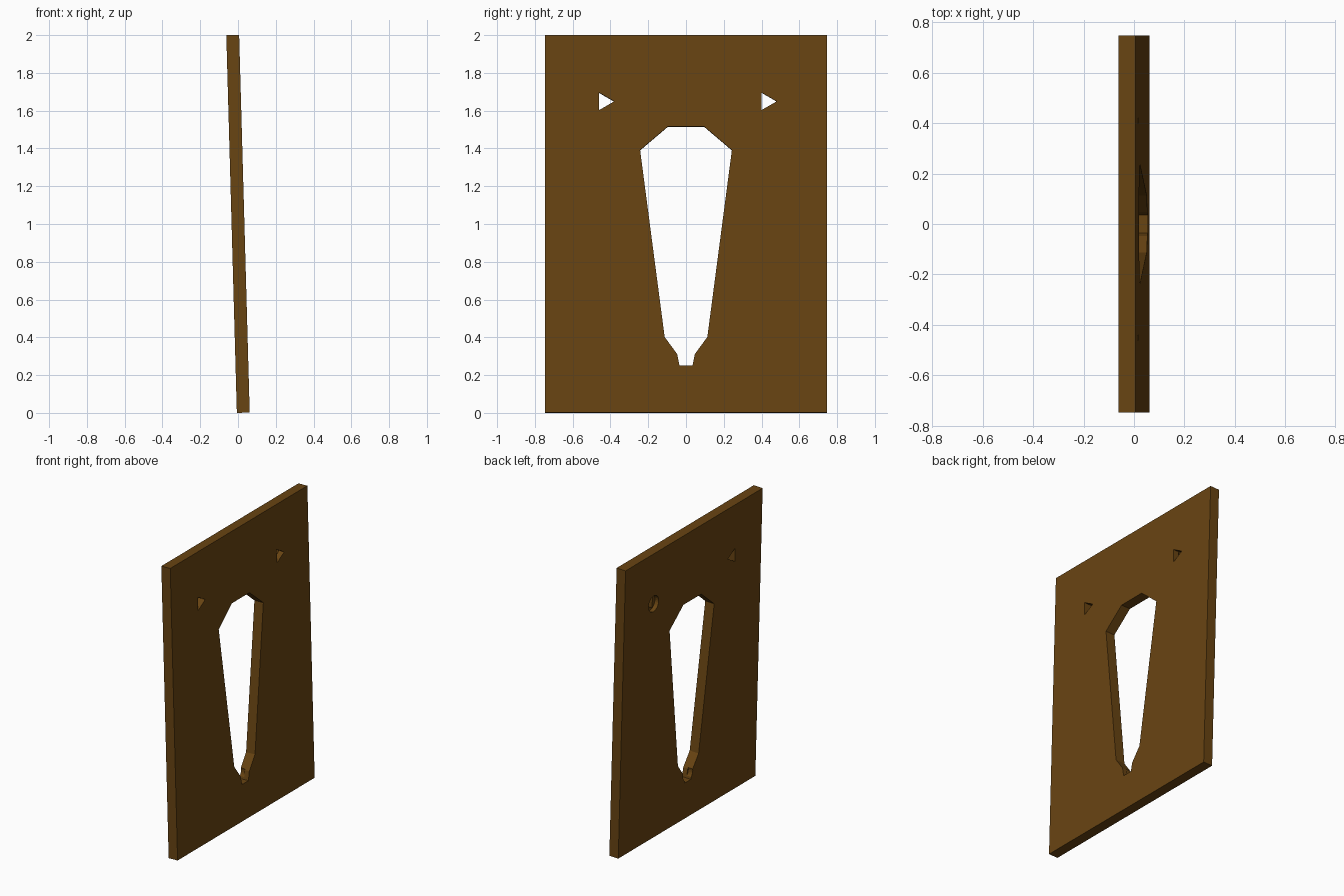
import bpy, bmesh, math
from mathutils import Matrix

if "Cube" in bpy.data.objects:
    bpy.data.objects.remove(bpy.data.objects["Cube"])

T = 0.068          # board thickness
LEAN = math.radians(-1.6)

wood = bpy.data.materials.new("dark_wood")
wood.diffuse_color = (0.14, 0.058, 0.006, 1)
wood.use_nodes = True
wood.node_tree.nodes["Principled BSDF"].inputs["Base Color"].default_value = wood.diffuse_color


def prism(name, pts, x0, x1):
    """Extrude a (y, z) outline from x0 to x1."""
    bm = bmesh.new()
    face = bm.faces.new([bm.verts.new((x0, y, z)) for y, z in pts])
    new = bmesh.ops.extrude_face_region(bm, geom=[face])["geom"]
    verts = [v for v in new if isinstance(v, bmesh.types.BMVert)]
    bmesh.ops.translate(bm, verts=verts, vec=(x1 - x0, 0, 0))
    bmesh.ops.recalc_face_normals(bm, faces=bm.faces)
    me = bpy.data.meshes.new(name)
    bm.to_mesh(me)
    bm.free()
    ob = bpy.data.objects.new(name, me)
    bpy.context.collection.objects.link(ob)
    return ob


def ngon(cy, cz, r, n):
    return [(cy + r * math.cos(2 * math.pi * i / n),
             cz + r * math.sin(2 * math.pi * i / n)) for i in range(n)]


def mirrored(half):
    return half + [(-y, z) for y, z in reversed(half)]


def cut(target, cutter):
    mod = target.modifiers.new("cut", "BOOLEAN")
    mod.operation, mod.solver, mod.object = "DIFFERENCE", "EXACT", cutter
    bpy.context.view_layer.objects.active = target
    bpy.ops.object.modifier_apply(modifier=mod.name)
    bpy.data.objects.remove(cutter)


# Flat board
board = prism("board", mirrored([(0.747, -1), (0.747, 1)]), -T / 2, T / 2)

# Tapered central opening with its narrow foot
opening = mirrored([(0.035, -0.75), (0.047, -0.69), (0.113, -0.60),
                    (0.243, 0.39), (0.097, 0.514)])
cut(board, prism("opening", opening, -0.1, 0.1))

# Rounded pocket at the foot on the rear face
cut(board, prism("foot_pocket", ngon(0, -0.698, 0.053, 24), -0.1, 0))

# Three-sided peg holes, the +y one opening to a round on the rear face
for y in (-0.433, 0.427):
    cut(board, prism("peg_hole", ngon(y, 0.648, 0.053, 3), -0.1, 0.1))
cut(board, prism("round_hole", ngon(0.427, 0.648, 0.055, 24), -0.1, -0.005))

# Lean the board and stand it on the ground
board.data.transform(Matrix.Rotation(LEAN, 4, "Y"))
low = min(v.co.z for v in board.data.vertices)
board.data.transform(Matrix.Translation((0, 0, -low)))
board.data.materials.clear()
board.data.materials.append(wood)
